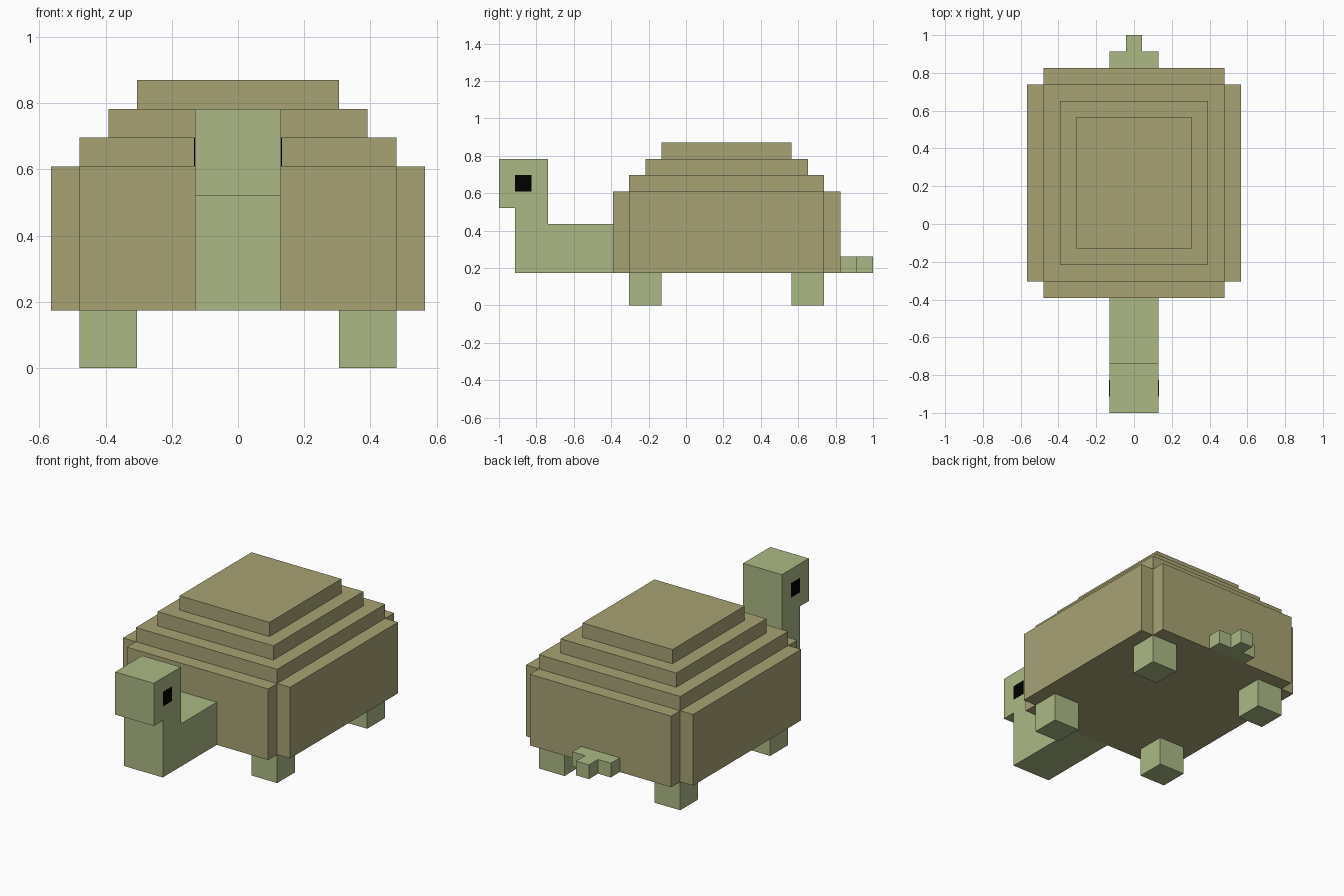
import bpy, bmesh
from mathutils import Vector

if "Cube" in bpy.data.objects:
    bpy.data.objects.remove(bpy.data.objects["Cube"])

U = 2 / 23  # one block; all sizes below are in blocks


def material(name, rgb):
    m = bpy.data.materials.new(name)
    m.diffuse_color = (*rgb, 1)
    m.use_nodes = True
    m.node_tree.nodes["Principled BSDF"].inputs["Base Color"].default_value = m.diffuse_color
    return m


SKIN = material("skin_green", (0.41, 0.485, 0.235))
SHELL = material("shell_olive", (0.39, 0.365, 0.175))
BLACK = material("eye_black", (0.0, 0.0, 0.0))


def prism(name, outline, axis, lo, hi, mat):
    """Extrude a 2D outline along an axis: 'x' takes (y, z), 'z' takes (x, y)."""
    place = (lambda a, b: (lo, a, b)) if axis == 'x' else (lambda a, b: (a, b, lo))
    depth = Vector((hi - lo, 0, 0) if axis == 'x' else (0, 0, hi - lo))
    bm = bmesh.new()
    face = bm.faces.new([bm.verts.new(place(a, b)) for a, b in outline])
    ext = bmesh.ops.extrude_face_region(bm, geom=[face], use_keep_orig=True)
    bmesh.ops.translate(bm, vec=depth,
                        verts=[g for g in ext["geom"] if isinstance(g, bmesh.types.BMVert)])
    bmesh.ops.recalc_face_normals(bm, faces=bm.faces)
    bmesh.ops.scale(bm, vec=(U, U, U), verts=bm.verts)
    me = bpy.data.meshes.new(name)
    bm.to_mesh(me)
    bm.free()
    me.materials.append(mat)
    ob = bpy.data.objects.new(name, me)
    bpy.context.collection.objects.link(ob)
    return ob


def box(name, x, y, z, mat):
    rect = [(x[0], y[0]), (x[1], y[0]), (x[1], y[1]), (x[0], y[1])]
    return prism(name, rect, 'z', z[0], z[1], mat)


# Shell body: rectangle with notched corners
right = [(5.5, -4.5), (5.5, -3.5), (6.5, -3.5), (6.5, 8.5), (5.5, 8.5), (5.5, 9.5)]
left = [(-x, y) for x, y in reversed(right)]
prism("shell_body", right + left, 'z', 2, 7, SHELL)

# Stepped dome
for i in range(3):
    box(f"shell_tier_{i + 1}", (i - 5.5, 5.5 - i), (i - 3.5, 8.5 - i), (7 + i, 8 + i), SHELL)

# Neck and head from one side profile
profile = [(-4.5, 2), (-4.5, 5), (-8.5, 5), (-8.5, 9), (-11.5, 9),
           (-11.5, 6), (-10.5, 6), (-10.5, 2)]
prism("neck_and_head", profile, 'x', -1.5, 1.5, SKIN)

# Tail tapering in one step
tail = [(-1.5, 9.5), (1.5, 9.5), (1.5, 10.5), (0.5, 10.5),
        (0.5, 11.5), (-0.5, 11.5), (-0.5, 10.5), (-1.5, 10.5)]
prism("tail", tail, 'z', 2, 3, SKIN)

# Legs and eyes on both sides
for side, s in (("right", 1), ("left", -1)):
    for end, y in (("front", -3.5), ("back", 6.5)):
        box(f"{end}_{side}_leg", sorted((3.5 * s, 5.5 * s)), (y, y + 2), (0, 2), SKIN)
    box(f"{side}_eye", sorted((1.4 * s, 1.52 * s)), (-10.5, -9.5), (7, 8), BLACK)
